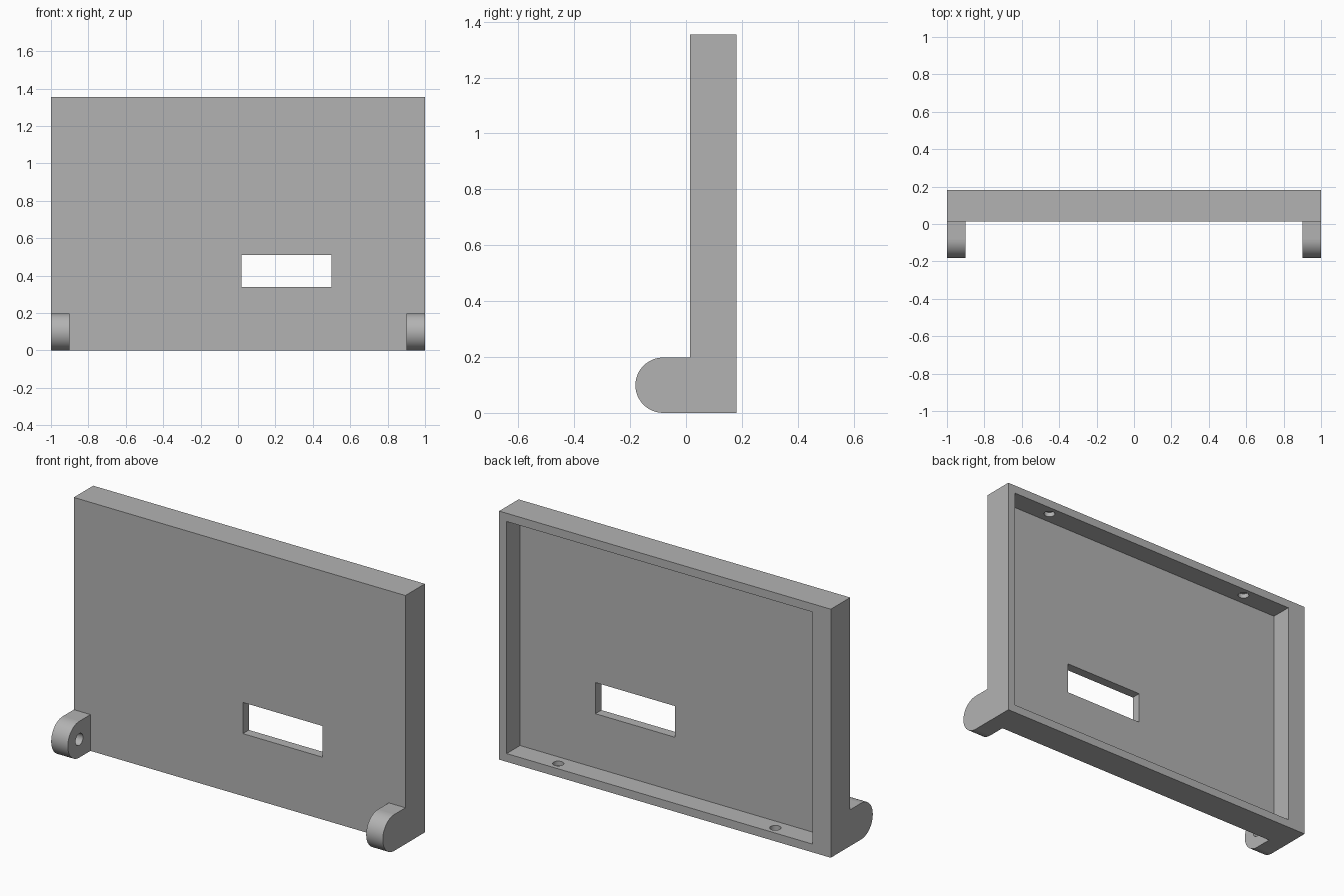
import bpy
import math

cube = bpy.data.objects.get("Cube")
if cube:
    bpy.data.objects.remove(cube, do_unlink=True)

GREY = (0.45, 0.45, 0.45, 1)
grey = bpy.data.materials.new("plain grey")
grey.use_nodes = True
grey.diffuse_color = GREY
grey.node_tree.nodes["Principled BSDF"].inputs["Base Color"].default_value = GREY

HEIGHT, FRONT, BACK = 1.355, 0.014, 0.181
LUG_R = 0.099


def box(name, x, y, z):
    """Box from (min, max) pairs."""
    centre = [(a + b) / 2 for a, b in (x, y, z)]
    bpy.ops.mesh.primitive_cube_add(size=1, location=centre)
    ob = bpy.context.object
    ob.name = name
    ob.scale = [b - a for a, b in (x, y, z)]
    bpy.ops.object.transform_apply(location=True, rotation=False, scale=True)
    ob.data.materials.append(grey)
    return ob


def cylinder(name, radius, depth, location, along_x=False):
    turn = (0, math.pi / 2, 0) if along_x else (0, 0, 0)
    bpy.ops.mesh.primitive_cylinder_add(vertices=48, radius=radius, depth=depth,
                                        location=location, rotation=turn)
    ob = bpy.context.object
    ob.name = name
    ob.data.materials.append(grey)
    return ob


def combine(target, tool, operation):
    """Apply a boolean and discard the tool."""
    mod = target.modifiers.new("boolean", 'BOOLEAN')
    mod.object, mod.operation, mod.solver = tool, operation, 'EXACT'
    bpy.context.view_layer.objects.active = target
    bpy.ops.object.modifier_apply(modifier=mod.name)
    bpy.data.objects.remove(tool, do_unlink=True)


def smooth(ob):
    bpy.ops.object.select_all(action='DESELECT')
    ob.select_set(True)
    bpy.context.view_layer.objects.active = ob
    bpy.ops.object.shade_smooth_by_angle(angle=math.radians(30))


# Panel, hollowed from the back, with one thicker side wall
panel = box("panel", (-1, 1), (FRONT, BACK), (0, HEIGHT))
combine(panel, box("recess", (-0.89, 0.955), (FRONT + 0.052, BACK + 0.1),
                   (0.045, HEIGHT - 0.045)), 'DIFFERENCE')

# Rectangular window through the panel
combine(panel, box("window", (0.02, 0.5), (-0.1, 0.15), (0.34, 0.51)), 'DIFFERENCE')

# Blind holes in the lower and upper walls
for x in (-0.63, 0.68):
    for z in (0.045, HEIGHT - 0.045):
        combine(panel, cylinder("blind_hole", 0.028, 0.05, (x, 0.13, z)), 'DIFFERENCE')

# Hinge lugs with rounded fronts and blind pin holes on their inner faces
for side, name in ((-1, "right_hinge_lug"), (1, "left_hinge_lug")):
    centre = (side * 0.95, -0.181 + LUG_R, LUG_R)
    lug = box(name, sorted((side * 0.9, side)), (centre[1], FRONT), (0, 2 * LUG_R))
    combine(lug, cylinder("round_end", LUG_R, 0.1, centre, True), 'UNION')
    hole_at = (side * 0.9, centre[1], centre[2])
    combine(lug, cylinder("pin_hole", 0.032, 0.1, hole_at, True), 'DIFFERENCE')
    smooth(lug)

smooth(panel)
